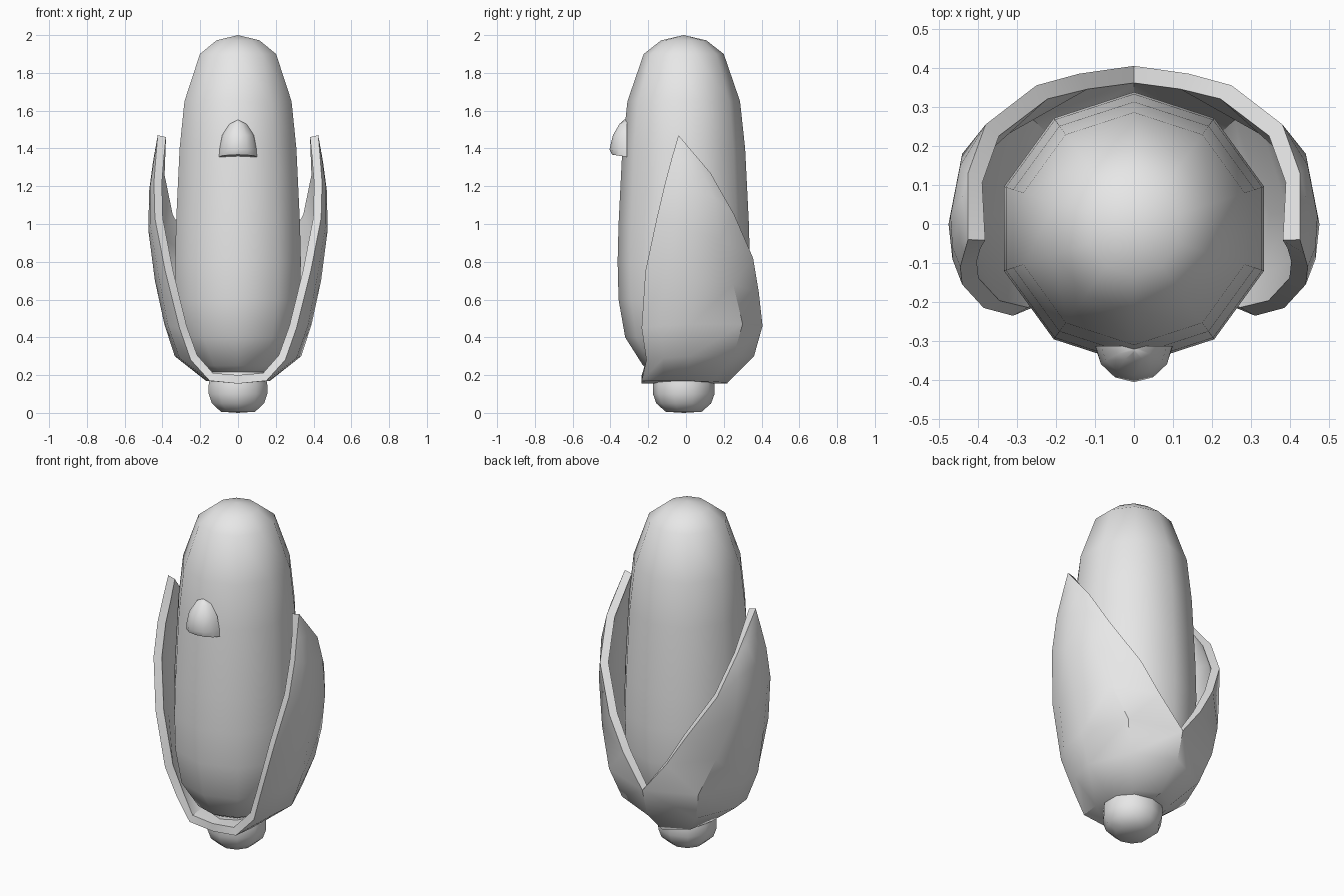
import bpy, bmesh, math
from mathutils import Vector

if "Cube" in bpy.data.objects:
    bpy.data.objects.remove(bpy.data.objects["Cube"])

grey = bpy.data.materials.new("light grey")
grey.diffuse_color = (0.8, 0.8, 0.8, 1)
grey.use_nodes = True
grey.node_tree.nodes["Principled BSDF"].inputs["Base Color"].default_value = grey.diffuse_color


def finish(name, bm, angle=40):
    """Turn a bmesh into a named, smooth-shaded object."""
    bmesh.ops.remove_doubles(bm, verts=bm.verts, dist=0.0005)
    bmesh.ops.recalc_face_normals(bm, faces=bm.faces)
    me = bpy.data.meshes.new(name)
    bm.to_mesh(me)
    bm.free()
    me.materials.append(grey)
    ob = bpy.data.objects.new(name, me)
    bpy.context.collection.objects.link(ob)
    bpy.ops.object.select_all(action='DESELECT')
    bpy.context.view_layer.objects.active = ob
    ob.select_set(True)
    bpy.ops.object.shade_smooth_by_angle(angle=math.radians(angle))
    return ob


def loft(bm, rows, closed=False):
    """Bridge rows of points with quads."""
    vs = [[bm.verts.new(p) for p in r] for r in rows]
    for a, b in zip(vs, vs[1:]):
        n = len(a)
        for i in range(n if closed else n - 1):
            j = (i + 1) % n
            bm.faces.new((a[i], a[j], b[j], b[i]))
    return vs


def lathe(name, profile, sides, cy):
    """Revolve (radius, z) pairs around a vertical axis, a corner facing back."""
    bm = bmesh.new()
    rows = [[(r * math.sin(2 * math.pi * i / sides),
              cy + r * math.cos(2 * math.pi * i / sides), z)
             for i in range(sides)] for r, z in profile]
    loft(bm, rows, True)
    return finish(name, bm, 60)


# Cob and stalk
lathe("cob", [(0, 0.19), (0.12, 0.2), (0.215, 0.25), (0.31, 0.4), (0.345, 0.6),
              (0.35, 0.8), (0.345, 1.0), (0.325, 1.4), (0.298, 1.65),
              (0.212, 1.9), (0.12, 1.972), (0, 2.0)], 10, -0.012)
lathe("stalk", [(0, 0), (0.095, 0.006), (0.145, 0.05), (0.163, 0.1),
                (0.163, 0.15), (0.15, 0.22)], 10, -0.012)

# Nose: half dome with a flat underside
bm = bmesh.new()
rows = [[(-w * math.cos(math.pi * i / 6), -0.312 - d * math.sin(math.pi * i / 6),
          z + lift * math.sin(math.pi * i / 6)) for i in range(7)]
        for z, w, d, lift in [(1.355, 0, 0, 0), (1.355, 0.1, 0.08, 0.012),
                              (1.395, 0.098, 0.093, 0), (1.47, 0.084, 0.075, 0),
                              (1.53, 0.045, 0.04, 0), (1.552, 0, 0.015, 0)]]
loft(bm, rows, True)
finish("nose", bm, 50)

# Husk: outer skin of one half, each row runs from the front rim to the back rim
half = [
    [(.15, -.235, .17), (.165, -.12, .17), (.17, 0, .17), (.13, .14, .165), (0, .22, .16)],
    [(.25, -.21, .28), (.31, -.12, .29), (.335, .02, .3), (.24, .25, .3), (0, .36, .3)],
    [(.31, -.235, .45), (.37, -.14, .46), (.39, .03, .47), (.29, .3, .47), (0, .405, .46)],
    [(.385, -.215, .75), (.42, -.12, .72), (.44, .03, .7), (.37, .25, .68), (.14, .385, .64)],
    [(.44, -.155, 1.03), (.465, -.09, 1.0), (.475, 0, .97), (.44, .18, .92), (.25, .355, .82)],
    [(.445, -.11, 1.22), (.465, -.06, 1.2), (.47, .02, 1.18), (.445, .15, 1.14), (.38, .255, 1.05)],
    [(.435, -.075, 1.35), (.445, -.05, 1.34), (.45, .01, 1.33), (.44, .07, 1.31), (.425, .13, 1.27)],
    [(.425, -.04, 1.47)] * 5,
]
floor = [(0, y, .155) for y in (-.235, -.12, 0, .14, .22)]
bm = bmesh.new()
for side in (1, -1):
    rows = [[(side * x, y, z) for x, y, z in r] for r in [floor] + half]
    loft(bm, rows)
bmesh.ops.dissolve_degenerate(bm, edges=bm.edges, dist=0.0005)
husk = finish("husk", bm, 40)
# Make sure the skin faces outward before thickening it inward
me = husk.data
low = min(me.polygons, key=lambda p: p.center.z)
if low.normal.z > 0:
    me.flip_normals()
solid = husk.modifiers.new("thickness", 'SOLIDIFY')
solid.thickness = 0.045
solid.offset = -1
bpy.ops.object.modifier_apply(modifier=solid.name)
bpy.ops.object.shade_smooth_by_angle(angle=math.radians(40))
